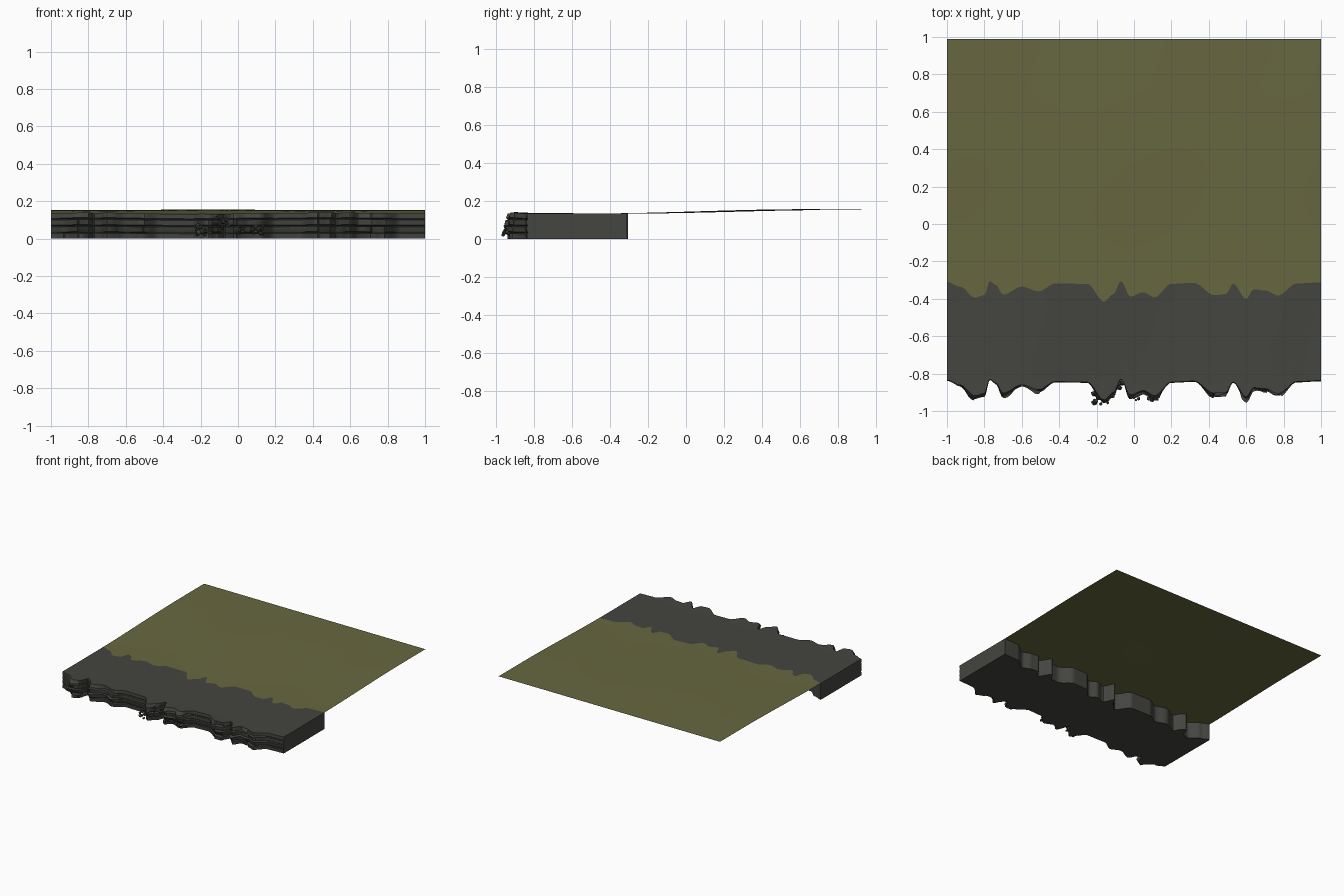
import bpy, bmesh, math, random
from mathutils import Vector, noise

random.seed(4)
cube = bpy.data.objects.get("Cube")
if cube:
    bpy.data.objects.remove(cube, do_unlink=True)


def material(name, color):
    mat = bpy.data.materials.new(name)
    mat.use_nodes = True
    mat.diffuse_color = (*color, 1)
    mat.node_tree.nodes["Principled BSDF"].inputs["Base Color"].default_value = (*color, 1)
    return mat


grass = material("olive grass", (0.136, 0.138, 0.051))
stone = material("grey stone", (0.058, 0.058, 0.051))

# Wavy seam between rock and grass: x, y pairs
SEAM = [(-1, -.31), (-.93, -.335), (-.85, -.393), (-.8, -.38), (-.77, -.305), (-.74, -.325),
        (-.7, -.378), (-.6, -.335), (-.51, -.36), (-.42, -.318), (-.25, -.32), (-.16, -.415),
        (-.11, -.375), (-.07, -.305), (-.02, -.388), (.05, -.365), (.11, -.392), (.2, -.32),
        (.32, -.315), (.43, -.38), (.49, -.375), (.53, -.32), (.6, -.4), (.64, -.35),
        (.7, -.355), (.77, -.382), (.87, -.318), (1, -.312)]
DEPTH = 0.525
COLUMNS = 240


def seam(x):
    for (x0, y0), (x1, y1) in zip(SEAM, SEAM[1:]):
        if x <= x1:
            t = (x - x0) / (x1 - x0)
            return y0 + (y1 - y0) * t * t * (3 - 2 * t)
    return SEAM[-1][1]


def height(x, y):
    """Gently rolling ground surface."""
    t = min(max((y + 0.4) / 1.1, 0), 1)
    roll = 0.004 * math.cos(5 * x + 0.8) * math.sin(2.2 * y + 1)
    return 0.134 + 0.02 * t * t * (3 - 2 * t) + roll * (1 - abs(x) ** 4)


def loft(name, sections, mat, closed):
    """Skin a list of equal cross-sections, optionally as closed, capped rings."""
    bm = bmesh.new()
    rings = [[bm.verts.new(p) for p in s] for s in sections]
    n = len(rings[0])
    for a, b in zip(rings, rings[1:]):
        for i in range(n if closed else n - 1):
            j = (i + 1) % n
            bm.faces.new((a[i], b[i], b[j], a[j]))
    if closed:
        bm.faces.new(rings[0])
        bm.faces.new(rings[-1][::-1])
        bmesh.ops.recalc_face_normals(bm, faces=bm.faces)
    return finish(name, bm, mat)


def finish(name, bm, mat, angle=35):
    mesh = bpy.data.meshes.new(name)
    bm.to_mesh(mesh)
    bm.free()
    mesh.materials.append(mat)
    obj = bpy.data.objects.new(name, mesh)
    bpy.context.collection.objects.link(obj)
    bpy.ops.object.select_all(action="DESELECT")
    obj.select_set(True)
    bpy.context.view_layer.objects.active = obj
    bpy.ops.object.shade_smooth_by_angle(angle=math.radians(angle))
    return obj


xs = [-1 + 2 * i / COLUMNS for i in range(COLUMNS + 1)]

# Grass sheet from the seam to the back edge
loft("grass_field", [[(x, y, height(x, y)) for y in
     [seam(x) + (0.99 - seam(x)) * k / 24 for k in range(25)]] for x in xs][::1], grass, False)

# Stratified cliff: (height fraction, inset) rows with thin grooves between layers
STRATA = [(0, 0), (.2, -.006), (.23, .012), (.27, .0), (.47, -.01), (.5, .012),
          (.54, -.004), (.74, -.008), (.77, .012), (.81, -.002), (1, 0)]


def cliff_section(x):
    back = seam(x)
    front = back - DEPTH
    # exposed bulges are rougher than the hollows between them
    rough = min(1, max(0, (-0.845 - front) / 0.05))
    lip = 0.008 * rough * max(0, noise.noise(Vector((x * 3, 7, 0))) + 0.4)
    ring = []
    for f, inset in STRATA:
        block = noise.cell(Vector((x * 14 + 50, math.floor(f * 4) * 9.7, 0))) - 0.5
        grain = noise.noise(Vector((x * 22, f * 8, 3)))
        shift = 0 if f == 1 else inset * (0.4 + 0.8 * rough) + rough * (0.012 * block + 0.012 * grain)
        ring.append((x, front + shift, f * (height(x, front) + lip)))
    for k in range(1, 9):
        y = front + DEPTH * k / 8
        ring.append((x, y, height(x, y)))
    ring.append((x, back, 0))
    return ring


loft("rock_ledge", [cliff_section(x) for x in xs], stone, True)


# Loose angular stones at the foot and on the cliff face
def stones(name, spots):
    bm = bmesh.new()
    for cx, cy, cz, spread, count in spots:
        for _ in range(count):
            r = random.uniform(0.005, 0.013)
            at = Vector((cx + random.uniform(-1, 1) * spread, cy + random.uniform(-1, 1) * spread * 0.7,
                         max(0.014, cz + random.uniform(-1, 1) * 0.025)))
            made = bmesh.ops.create_icosphere(bm, subdivisions=1, radius=r)["verts"]
            for v in made:
                v.co = at + v.co * random.uniform(0.7, 1.15) * Vector((1.2, 1, 0.7))[0]
    finish(name, bm, stone, 20)


stones("loose_stones", [(-.18, -.935, .045, .04, 22), (-.07, -.86, .08, .025, 10),
                        (-.2, -.9, .06, .03, 8), (0, -.92, .04, .035, 8),
                        (.11, -.925, .045, .03, 14), (-.13, -.92, .09, .025, 8)])
